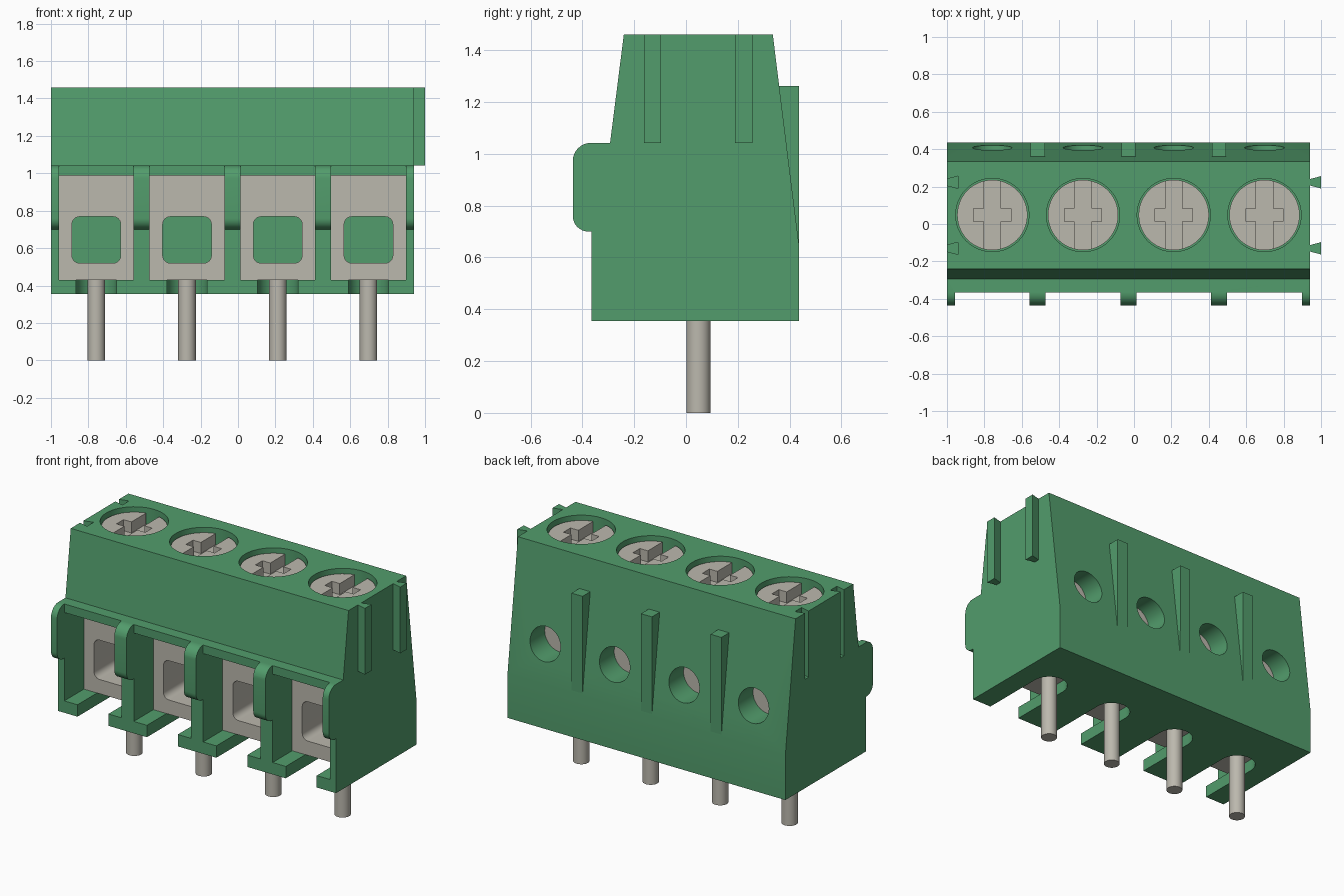
import bpy, bmesh, math
from mathutils import Vector

if "Cube" in bpy.data.objects:
    bpy.data.objects.remove(bpy.data.objects["Cube"], do_unlink=True)


def material(name, rgb, rough):
    m = bpy.data.materials.new(name)
    m.use_nodes = True
    m.diffuse_color = (*rgb, 1)
    bsdf = m.node_tree.nodes["Principled BSDF"]
    bsdf.inputs["Base Color"].default_value = (*rgb, 1)
    bsdf.inputs["Roughness"].default_value = rough
    return m


GREEN = material("green plastic", (0.085, 0.335, 0.15), 0.5)
METAL = material("grey metal", (0.50, 0.48, 0.42), 0.5)

# Common layout
PITCH = 0.485
MID = -0.03
CELLS = [MID + (i - 1.5) * PITCH for i in range(4)]
Y_PIN = 0.048
LEFT, RIGHT = -1.0, 0.94
TOP = 1.46


def axes(axis, u, v, w):
    """Put profile point (u, v) and depth w into 3D for the given extrusion axis."""
    return {"x": (w, u, v), "y": (u, w, v), "z": (u, v, w)}[axis]


def add_prism(bm, pts, axis, a, b):
    low = [bm.verts.new(axes(axis, u, v, a)) for u, v in pts]
    high = [bm.verts.new(axes(axis, u, v, b)) for u, v in pts]
    n = len(pts)
    faces = [bm.faces.new(low), bm.faces.new(high)]
    for i in range(n):
        j = (i + 1) % n
        faces.append(bm.faces.new((low[i], low[j], high[j], high[i])))
    bmesh.ops.recalc_face_normals(bm, faces=faces)


def prisms(name, profiles, axis, a, b, mat):
    """One object holding the extrusion of every profile in the list."""
    bm = bmesh.new()
    for pts in profiles:
        add_prism(bm, pts, axis, a, b)
    me = bpy.data.meshes.new(name)
    bm.to_mesh(me)
    bm.free()
    me.materials.append(mat)
    ob = bpy.data.objects.new(name, me)
    bpy.context.collection.objects.link(ob)
    return ob


def rect(u0, u1, v0, v1):
    return [(u0, v0), (u1, v0), (u1, v1), (u0, v1)]


def arc(cu, cv, r, a0, a1, n):
    return [(cu + r * math.cos(math.radians(a0 + (a1 - a0) * i / n)),
             cv + r * math.sin(math.radians(a0 + (a1 - a0) * i / n)))
            for i in range(n + 1)]


def circle(cu, cv, r, n=48):
    return arc(cu, cv, r, 0, 360, n)[:-1]


def round_rect(u0, u1, v0, v1, r):
    return (arc(u1 - r, v1 - r, r, 0, 90, 6) + arc(u0 + r, v1 - r, r, 90, 180, 6)
            + arc(u0 + r, v0 + r, r, 180, 270, 6) + arc(u1 - r, v0 + r, r, 270, 360, 6))


def select(ob):
    bpy.ops.object.select_all(action="DESELECT")
    ob.select_set(True)
    bpy.context.view_layer.objects.active = ob


def cut(ob, cutter):
    """Subtract the cutter from the object, then drop the cutter."""
    cutter.hide_render = True
    mod = ob.modifiers.new("cut", "BOOLEAN")
    mod.operation = "DIFFERENCE"
    mod.solver = "EXACT"
    mod.object = cutter
    select(ob)
    bpy.ops.object.modifier_apply(modifier=mod.name)
    bpy.data.objects.remove(cutter, do_unlink=True)


def smooth(ob):
    select(ob)
    bpy.ops.object.shade_smooth_by_angle(angle=math.radians(30))


def copies(ob, name):
    """Repeat a part built on the first cell in the other cells."""
    for i in range(1, 4):
        c = ob.copy()
        c.name = f"{name}_{i + 1}"
        c.location.x = i * PITCH
        bpy.context.collection.objects.link(c)


# Housing: side profile with the rounded front bulge, extruded along x
profile = ([(-0.365, 0.355), (0.437, 0.355), (0.437, 0.64), (0.335, TOP),
            (-0.24, TOP), (-0.293, 1.042)]
           + arc(-0.367, 0.972, 0.07, 90, 180, 8)
           + arc(-0.377, 0.76, 0.06, 180, 270, 8)
           + [(-0.365, 0.70)])
housing = prisms("housing", [profile], "x", LEFT, RIGHT, GREEN)

# Trim the bulge so that only ribs remain between the cells
cut(housing, prisms("notch_cutter", [rect(c - 0.2, c + 0.2, 0.6, 1.2) for c in CELLS],
                    "y", -0.6, -0.365, GREEN))
# Wire chambers
cut(housing, prisms("chamber_cutter", [rect(c - 0.2, c + 0.2, 0.43, 0.988) for c in CELLS],
                    "y", -0.6, 0.262, GREEN))
# Round-ended slots in the floor
slots = [[(c - 0.108, -0.6), (c + 0.108, -0.6)] + arc(c, Y_PIN, 0.108, 0, 180, 16)
         for c in CELLS]
cut(housing, prisms("slot_cutter", slots, "z", 0.2, 0.5, GREEN))
# Test holes in the back
cut(housing, prisms("back_hole_cutter", [circle(c, 0.875, 0.106) for c in CELLS],
                    "y", 0.2, 0.6, GREEN))
# Screw wells in the top
cut(housing, prisms("well_cutter", [circle(c, Y_PIN, 0.196) for c in CELLS],
                    "z", 1.2, 1.6, GREEN))


# Dovetail joints: grooves on one end, matching tongues on the other
def dovetails(x):
    return [[(x, y - 0.017), (x + 0.06, y - 0.033), (x + 0.06, y + 0.033), (x, y + 0.017)]
            for y in (-0.13, 0.223)]


grooves = [[(LEFT - 0.02, p[0][1])] + p + [(LEFT - 0.02, p[3][1])] for p in dovetails(LEFT)]
cut(housing, prisms("groove_cutter", grooves, "z", 1.042, 1.6, GREEN))
smooth(housing)
prisms("dovetail_tongues", dovetails(RIGHT), "z", 1.042, TOP, GREEN)

# Wedge ribs on the sloping back
for i in range(3):
    x = MID + (i - 1) * PITCH
    wedge = [(0.436, 0.64), (0.437, 1.262), (0.35, 1.262)]
    prisms(f"back_rib_{i + 1}", [wedge], "x", x - 0.038, x + 0.038, GREEN)

C = CELLS[0]

# Wire clamps with a rounded window right through
clamp = prisms("wire_clamp", [rect(C - 0.2, C + 0.2, 0.43, 0.987)], "y", -0.17, 0.26, METAL)
cut(clamp, prisms("window_cutter", [round_rect(C - 0.13, C + 0.13, 0.52, 0.768, 0.04)],
                  "y", -0.5, 0.5, METAL))
smooth(clamp)
copies(clamp, "wire_clamp")

# Screws with a cross recess: one long slot and one short
screw = prisms("screw", [circle(C, Y_PIN, 0.188)], "z", 1.2, 1.43, METAL)
cross = [(0.045, -0.3), (0.045, -0.035), (0.1, -0.035), (0.1, 0.035), (0.045, 0.035), (0.045, 0.3)]
cross += [(-u, -v) for u, v in cross]
cut(screw, prisms("cross_cutter", [[(C + u, Y_PIN + v) for u, v in cross]],
                  "z", 1.36, 1.6, METAL))
smooth(screw)
copies(screw, "screw")

# Solder pins
pin = prisms("solder_pin", [circle(C, Y_PIN, 0.047, 32)], "z", 0.0, 0.44, METAL)
smooth(pin)
copies(pin, "solder_pin")
